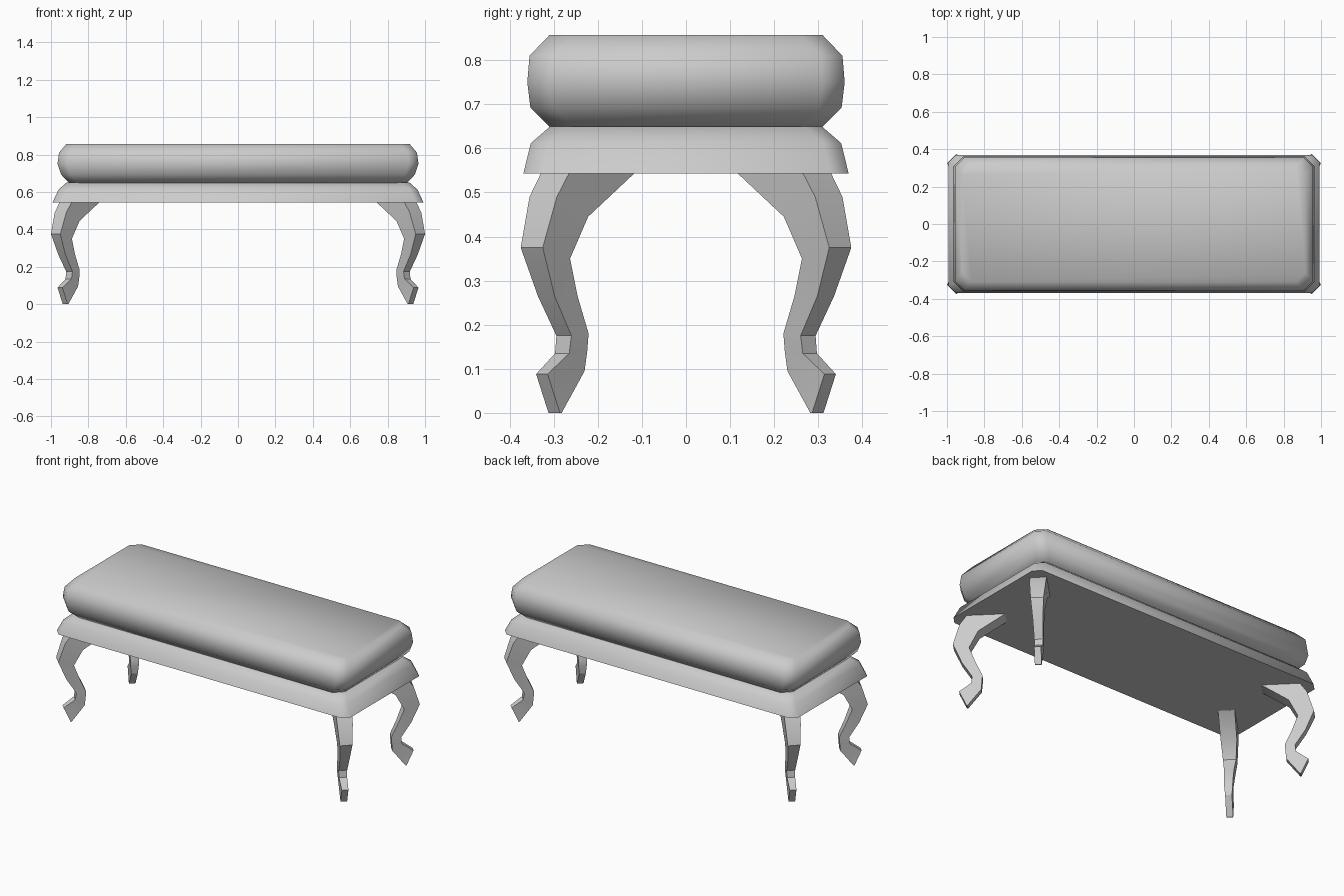
import bpy
import bmesh
import math

cube = bpy.data.objects.get("Cube")
if cube:
    bpy.data.objects.remove(cube, do_unlink=True)

grey = bpy.data.materials.new("light_grey")
grey.use_nodes = True
COLOUR = (0.6, 0.6, 0.6, 1)
grey.diffuse_color = COLOUR
grey.node_tree.nodes["Principled BSDF"].inputs["Base Color"].default_value = COLOUR


def loft(name, rings, angle):
    """Skin a stack of equal-length rings, cap both ends and shade by angle."""
    bm = bmesh.new()
    loops = [[bm.verts.new(p) for p in ring] for ring in rings]
    n = len(loops[0])
    for a, b in zip(loops, loops[1:]):
        for i in range(n):
            j = (i + 1) % n
            bm.faces.new((a[i], a[j], b[j], b[i]))
    bm.faces.new(loops[0])
    bm.faces.new(loops[-1])
    bmesh.ops.recalc_face_normals(bm, faces=bm.faces)
    mesh = bpy.data.meshes.new(name)
    bm.to_mesh(mesh)
    bm.free()
    mesh.materials.append(grey)
    obj = bpy.data.objects.new(name, mesh)
    bpy.context.collection.objects.link(obj)
    bpy.ops.object.select_all(action='DESELECT')
    obj.select_set(True)
    bpy.context.view_layer.objects.active = obj
    bpy.ops.object.shade_smooth_by_angle(angle=math.radians(angle))
    return obj


def cut_rectangle(x, y, cut, z):
    """Rectangle with its four corners cut off."""
    return [(x, y - cut, z), (x - cut, y, z), (cut - x, y, z), (-x, y - cut, z),
            (-x, cut - y, z), (cut - x, -y, z), (x - cut, -y, z), (x, cut - y, z)]


# Padded cushion: half length, half width, corner cut, height
cushion = [(0.90, 0.305, 0.05, 0.645), (0.945, 0.353, 0.05, 0.692),
           (0.965, 0.36, 0.05, 0.75), (0.957, 0.355, 0.05, 0.81),
           (0.917, 0.31, 0.05, 0.857)]
loft("cushion", [cut_rectangle(*r) for r in cushion], 60)

# Flared apron below the cushion
apron = [(0.992, 0.369, 0.04, 0.543), (0.96, 0.352, 0.04, 0.612),
         (0.917, 0.308, 0.04, 0.65)]
loft("apron", [cut_rectangle(*r) for r in apron], 60)

# Cabriole leg on the diagonal: outer offset and z, inner offset and z, half width
leg = [(0.294, 0.55, 0.142, 0.55, 0.032), (0.324, 0.49, 0.253, 0.445, 0.031),
       (0.35, 0.375, 0.288, 0.35, 0.025), (0.317, 0.265, 0.265, 0.265, 0.019),
       (0.277, 0.175, 0.238, 0.18, 0.017), (0.281, 0.135, 0.24, 0.14, 0.016),
       (0.327, 0.088, 0.243, 0.095, 0.013), (0.299, 0, 0.295, 0, 0.013)]
LEG_SHIFT = 0.625

for side, sx in (("left", 1), ("right", -1)):
    for end, sy in (("front", -1), ("back", 1)):
        rings = []
        for outer, oz, inner, iz, w in leg:
            corners = [(outer + w, outer - w, oz), (outer - w, outer + w, oz),
                       (inner - w, inner + w, iz), (inner + w, inner - w, iz)]
            rings.append([(sx * (a + LEG_SHIFT), sy * b, z) for a, b, z in corners])
        loft(f"{end}_{side}_leg", rings, 30)
